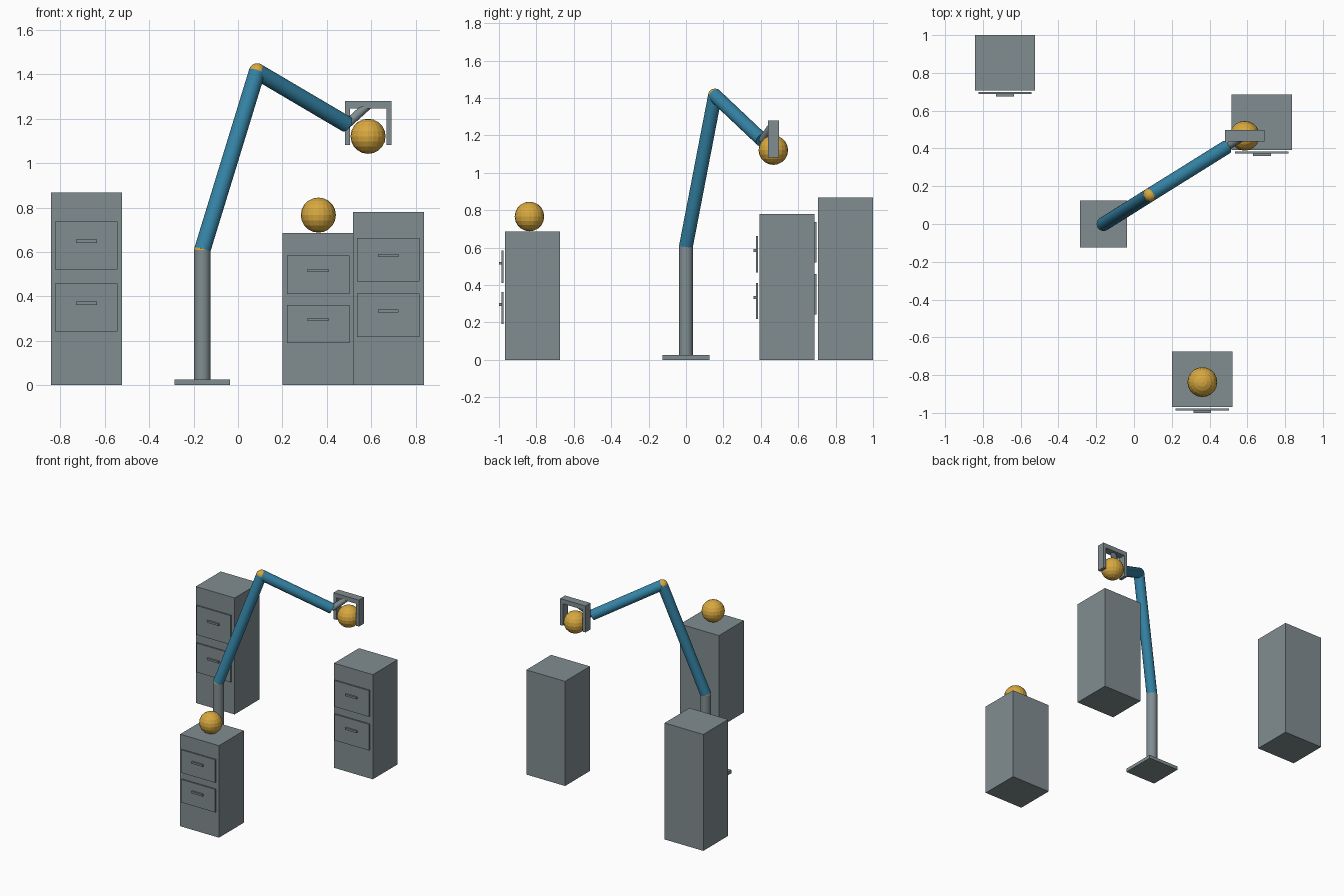
import bpy
from mathutils import Vector

if "Cube" in bpy.data.objects:
    bpy.data.objects.remove(bpy.data.objects["Cube"])


def material(name, color):
    m = bpy.data.materials.new(name)
    m.diffuse_color = (*color, 1)
    m.use_nodes = True
    m.node_tree.nodes["Principled BSDF"].inputs["Base Color"].default_value = m.diffuse_color
    return m


GREY = material("steel grey", (0.22, 0.27, 0.285))
BLUE = material("arm blue", (0.035, 0.23, 0.38))
GOLD = material("ball gold", (0.68, 0.39, 0.05))


def finish(name, mat):
    o = bpy.context.object
    o.name = name
    o.data.materials.append(mat)
    return o


def box(name, x, y, z, mat=GREY):
    """Box from (min, max) ranges on each axis."""
    bpy.ops.mesh.primitive_cube_add(size=1, location=[(a + b) / 2 for a, b in (x, y, z)])
    bpy.context.object.scale = [b - a for a, b in (x, y, z)]
    bpy.ops.object.transform_apply(location=False, rotation=False, scale=True)
    return finish(name, mat)


def ball(name, center, radius):
    bpy.ops.mesh.primitive_uv_sphere_add(segments=20, ring_count=10, radius=radius, location=center)
    return finish(name, GOLD)


def rod(name, start, end, radius, mat):
    a, b = Vector(start), Vector(end)
    d = b - a
    bpy.ops.mesh.primitive_cylinder_add(vertices=24, radius=radius, depth=d.length, location=(a + b) / 2)
    bpy.context.object.rotation_euler = d.to_track_quat('Z', 'Y').to_euler()
    bpy.ops.object.shade_smooth_by_angle()
    return finish(name, mat)


def cabinet(name, cx, front, height):
    """Two-drawer cabinet with floating drawer fronts and bar handles."""
    box(name + "_body", (cx - 0.16, cx + 0.16), (front, front + 0.293), (0, height))
    for label, frac in (("lower", 0.403), ("upper", 0.725)):
        z = frac * height
        box(f"{name}_{label}_drawer", (cx - 0.141, cx + 0.141), (front - 0.019, front - 0.009),
            (z - 0.125 * height, z + 0.125 * height))
        box(f"{name}_{label}_handle", (cx - 0.047, cx + 0.047), (front - 0.032, front - 0.019),
            (z + 0.012, z + 0.026))


# Cabinets
cabinet("left_cabinet", -0.683, 0.707, 0.868)
cabinet("right_cabinet", 0.677, 0.393, 0.78)
cabinet("front_cabinet", 0.361, -0.968, 0.686)

# Arm: base, column, two links and their joints
shoulder = (-0.161, 0, 0.608)
elbow = (0.086, 0.155, 1.413)
wrist = (0.49, 0.407, 1.175)
box("base_plate", (-0.286, -0.036), (-0.125, 0.125), (0, 0.025))
rod("column", (-0.161, 0, 0.025), shoulder, 0.037, GREY)
rod("upper_arm", shoulder, elbow, 0.037, BLUE)
rod("forearm", elbow, wrist, 0.037, BLUE)
ball("shoulder_joint", shoulder, 0.037)
ball("elbow_joint", elbow, 0.037)

# Gripper: strut, palm and two fingers
gx, gy = 0.586, (0.438, 0.497)
rod("wrist_strut", wrist, (gx, 0.467, 1.262), 0.02, GREY)
box("gripper_palm", (gx - 0.105, gx + 0.105), gy, (1.246, 1.279))
for label, s in (("left", -1), ("right", 1)):
    box(f"{label}_finger", sorted((gx + s * 0.082, gx + s * 0.105)), gy, (1.082, 1.246))

# Balls: one held, one resting on the front cabinet
ball("held_ball", (gx, 0.467, 1.121), 0.079)
ball("resting_ball", (0.362, -0.837, 0.766), 0.079)
